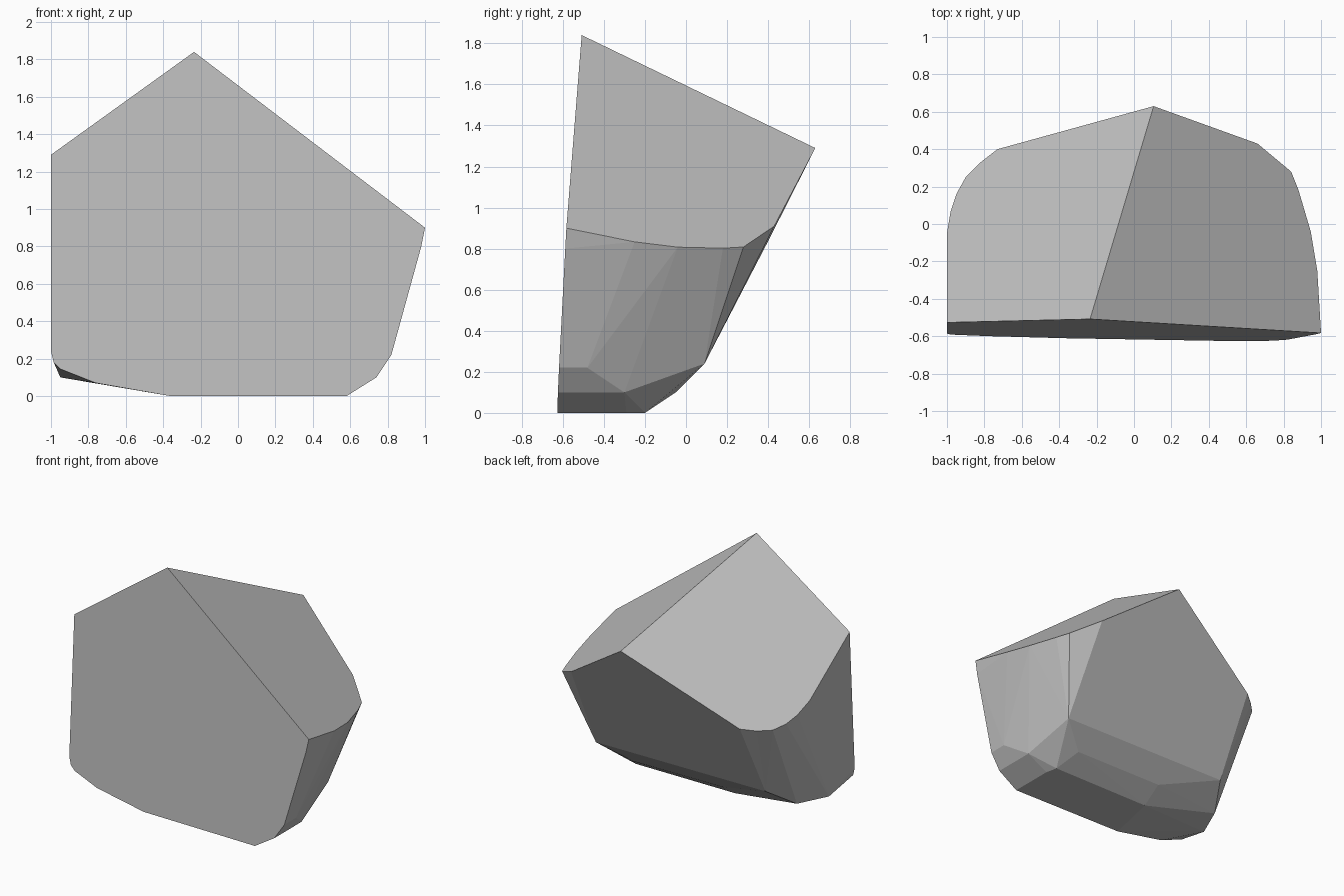
import bpy, bmesh, math

if "Cube" in bpy.data.objects:
    bpy.data.objects.remove(bpy.data.objects["Cube"])

# Main fracture planes of the stone chunk
def front_y(x, z): return -0.617 + 0.057 * z - 0.017 * x
def back_y(z): return -0.033 + 0.514 * z
def top_left_z(x, y): return 1.84 + 0.737 * (x + 0.235) - 0.702 * (y + 0.51)
def top_right_z(x, y): return 1.84 - 0.775 * (x + 0.235) - 0.2515 * (y + 0.51)

# Outline of the broken front face (x, z)
front = [(-1, 1.29), (-0.235, 1.84), (1, 0.9), (0.98, 0.8), (0.82, 0.22),
         (0.74, 0.1), (0.58, 0), (-0.36, 0), (-0.76, 0.07), (-0.95, 0.145),
         (-0.985, 0.18), (-1, 0.24)]
# Curved rims of the two sloping top faces (x, y)
left_rim = [(-1, -0.05), (-0.98, 0.07), (-0.95, 0.16), (-0.9, 0.25), (-0.82, 0.33), (-0.73, 0.4)]
right_rim = [(0.66, 0.43), (0.84, 0.28), (0.88, 0.18), (0.945, -0.04), (0.98, -0.25)]
# Bottom corners of the back face (x, z)
back = [(0.69, 0.24), (-0.73, 0.25)]
# Worn lower edges and underside
lower = [(0.82, -0.48, 0.22), (0.74, -0.3, 0.1), (0.58, -0.29, 0),
         (0.56, -0.2, 0), (-0.27, -0.2, 0), (0.48, -0.05, 0.1),
         (-0.27, -0.05, 0.105), (-0.95, -0.35, 0.1), (-0.85, -0.11, 0.11)]

points = [(x, front_y(x, z), z) for x, z in front]
points += [(x, y, top_left_z(x, y)) for x, y in left_rim]
points += [(x, y, top_right_z(x, y)) for x, y in right_rim]
points += [(x, back_y(z), z) for x, z in back]
points += [(0.105, 0.63, 1.29)] + lower

# Wrap the corners in a convex shell and merge flat areas
bm = bmesh.new()
for p in points:
    bm.verts.new(p)
hull = bmesh.ops.convex_hull(bm, input=bm.verts[:])
loose = [v for v in bm.verts if not v.link_faces]
bmesh.ops.delete(bm, geom=loose, context='VERTS')
bmesh.ops.dissolve_limit(bm, angle_limit=math.radians(1), verts=bm.verts[:], edges=bm.edges[:])
bmesh.ops.recalc_face_normals(bm, faces=bm.faces[:])
mesh = bpy.data.meshes.new("stone_chunk")
bm.to_mesh(mesh)
bm.free()

stone = bpy.data.materials.new("grey stone")
stone.diffuse_color = (0.52, 0.52, 0.52, 1)
stone.use_nodes = True
stone.node_tree.nodes["Principled BSDF"].inputs["Base Color"].default_value = stone.diffuse_color
mesh.materials.append(stone)
bpy.context.collection.objects.link(bpy.data.objects.new("stone_chunk", mesh))
